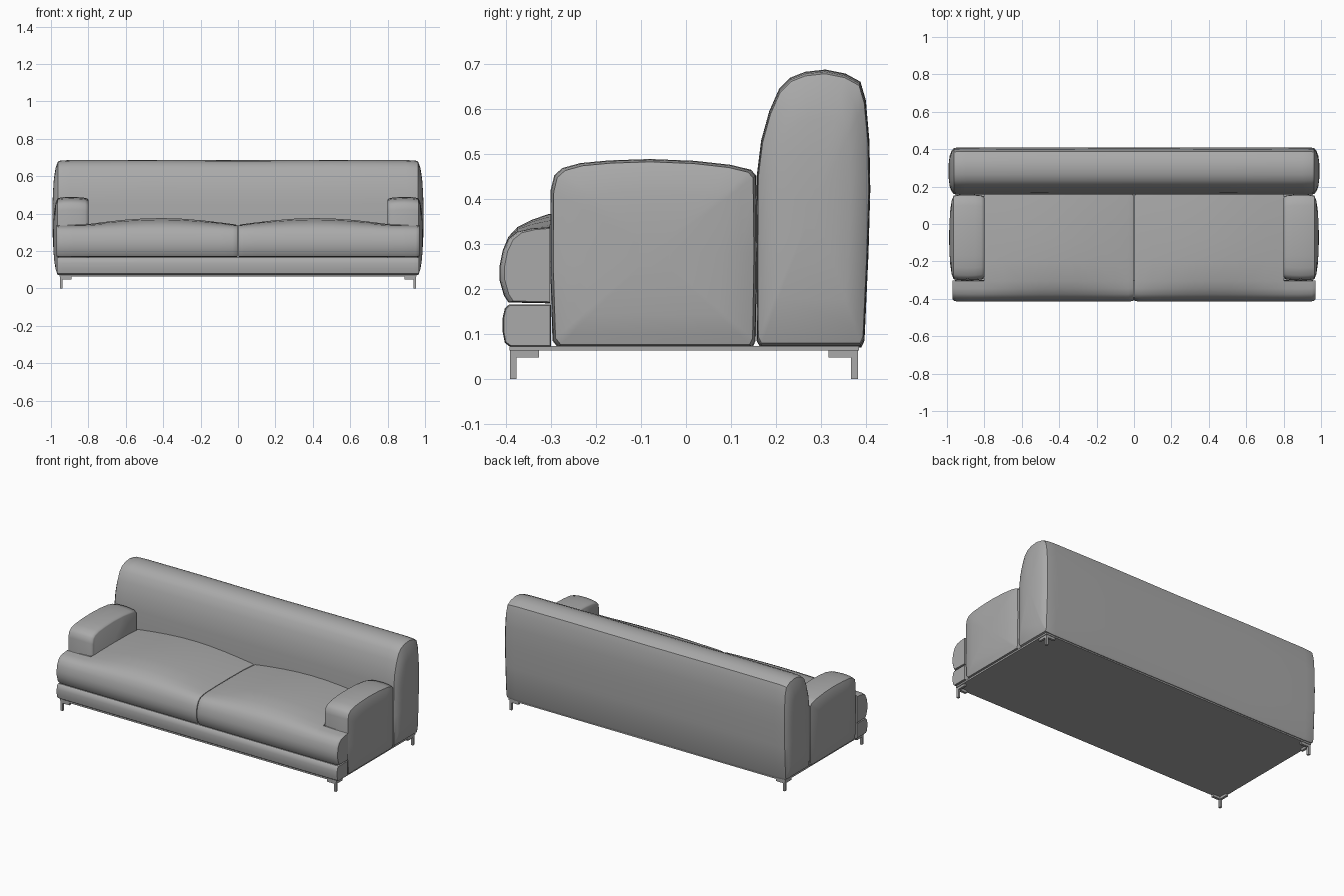
import bpy, bmesh, math

cube = bpy.data.objects.get("Cube")
if cube:
    bpy.data.objects.remove(cube, do_unlink=True)


def material(name, value):
    m = bpy.data.materials.new(name)
    m.use_nodes = True
    color = (value, value, value, 1)
    m.diffuse_color = color
    m.node_tree.nodes["Principled BSDF"].inputs["Base Color"].default_value = color
    return m


GREY = material("grey upholstery", 0.4)


def finish(name, bm, angle=38):
    bmesh.ops.recalc_face_normals(bm, faces=bm.faces)
    mesh = bpy.data.meshes.new(name)
    bm.to_mesh(mesh)
    bm.free()
    mesh.materials.append(GREY)
    ob = bpy.data.objects.new(name, mesh)
    bpy.context.collection.objects.link(ob)
    bpy.ops.object.select_all(action="DESELECT")
    ob.select_set(True)
    bpy.context.view_layer.objects.active = ob
    bpy.ops.object.shade_smooth_by_angle(angle=math.radians(angle))
    return ob


def loft(name, profile, stations, side=1, shape=None):
    """Sweep a (y, z) profile along x; each station is (x, scale)."""
    cy = (min(p[0] for p in profile) + max(p[0] for p in profile)) / 2
    cz = (min(p[1] for p in profile) + max(p[1] for p in profile)) / 2
    bm = bmesh.new()
    rings = []
    for x, s in stations:
        ring = []
        for y, z in profile:
            v = (cy + (y - cy) * s, cz + (z - cz) * s)
            if shape:
                v = shape(x, *v)
            ring.append(bm.verts.new((side * x, *v)))
        rings.append(ring)
    n = len(profile)
    for a, b in zip(rings, rings[1:]):
        for i in range(n):
            j = (i + 1) % n
            bm.faces.new((a[i], a[j], b[j], b[i]))
    bm.faces.new(rings[0])
    bm.faces.new(rings[-1])
    return finish(name, bm)


def box(bm, lo, hi):
    verts = bmesh.ops.create_cube(bm, size=1)["verts"]
    for v in verts:
        v.co = [a + (c + 0.5) * (b - a) for a, b, c in zip(lo, hi, v.co)]


# Backrest with domed ends
back_profile = [(0.165, 0.07), (0.157, 0.085), (0.156, 0.25), (0.157, 0.45),
                (0.167, 0.53), (0.185, 0.595), (0.207, 0.645), (0.232, 0.67),
                (0.265, 0.683), (0.31, 0.688), (0.355, 0.679), (0.388, 0.661),
                (0.4, 0.62), (0.408, 0.53), (0.41, 0.42), (0.406, 0.28),
                (0.397, 0.085), (0.39, 0.07)]
dome = [(0.963, 0.97), (0.976, 0.85), (0.985, 0.65), (0.99, 0.4), (0.992, 0.15)]
half = [(0.0, 0.992), (0.5, 1.0), (0.9, 0.995), (0.95, 0.985)] + dome
loft("backrest", back_profile, [(-x, s) for x, s in half[:0:-1]] + half)

# Arms: flat inner face, crowned top, domed outer face
arm_profile = [(-0.285, 0.07), (-0.297, 0.085), (-0.302, 0.25), (-0.301, 0.42),
               (-0.293, 0.453), (-0.275, 0.469), (-0.235, 0.48), (-0.17, 0.486),
               (-0.08, 0.489), (0.02, 0.485), (0.1, 0.476), (0.145, 0.465),
               (0.156, 0.452), (0.158, 0.28), (0.155, 0.085), (0.148, 0.07)]
arm_stations = [(0.8, 0.93), (0.804, 0.955), (0.817, 0.977), (0.85, 0.993),
                (0.89, 1.0), (0.935, 0.993), (0.965, 0.97), (0.975, 0.85),
                (0.982, 0.65), (0.986, 0.4), (0.988, 0.15)]

# Seat cushions: crowned, with a front part that wraps past the arm
seat_profile = [(-0.3, 0.168), (-0.395, 0.17), (-0.405, 0.185), (-0.415, 0.22),
                (-0.415, 0.25), (-0.408, 0.285), (-0.395, 0.312), (-0.375, 0.328),
                (-0.345, 0.335), (-0.305, 0.338), (-0.2, 0.34), (-0.08, 0.34),
                (0.06, 0.338), (0.16, 0.332), (0.16, 0.168)]
seat_stations = [(0.002, 0.975), (0.008, 0.99), (0.03, 1), (0.1, 1), (0.2, 1),
                 (0.3, 1), (0.4, 1), (0.5, 1), (0.6, 1), (0.7, 1), (0.802, 1),
                 (0.803, 1), (0.88, 1), (0.95, 0.995), (0.963, 0.985), (0.97, 0.96)]


def seat_shape(x, y, z):
    crown = max(0, math.sin(math.pi * min(x / 0.83, 1)))
    if z > 0.29:
        depth = min(1, max(0, (y + 0.41) / 0.13))
        z += 0.036 * crown * depth
    if x > 0.8025:
        y = min(y, -0.303)
    return y, z


for label, side in (("left", 1), ("right", -1)):
    loft(label + "_arm", arm_profile, arm_stations, side)
    loft(label + "_seat_cushion", seat_profile, seat_stations, side, seat_shape)

# Front rail under the cushions
rail_profile = [(-0.3, 0.072), (-0.392, 0.072), (-0.403, 0.08), (-0.408, 0.105),
                (-0.408, 0.135), (-0.403, 0.157), (-0.393, 0.166), (-0.3, 0.166)]
rail_half = [(0.0, 1), (0.94, 1), (0.96, 0.985), (0.968, 0.95)]
loft("front_rail", rail_profile,
     [(-x, s) for x, s in rail_half[:0:-1]] + rail_half)

# Underside frame
bm = bmesh.new()
box(bm, (-0.955, -0.393, 0.063), (0.955, 0.385, 0.073))
finish("base_panel", bm)

# Corner feet: a post with two bracket arms
for end, sy, edge in (("front", -1, 0.392), ("back", 1, 0.382)):
    for label, side in (("left", 1), ("right", -1)):
        bm = bmesh.new()
        for dx, dy, z0 in ((0.014, 0.015, 0), (0.062, 0.015, 0.048), (0.014, 0.065, 0.048)):
            xs = sorted((side * 0.951, side * (0.951 - dx)))
            ys = sorted((sy * edge, sy * (edge - dy)))
            box(bm, (xs[0], ys[0], z0), (xs[1], ys[1], 0.064))
        finish(f"{end}_{label}_foot", bm)
